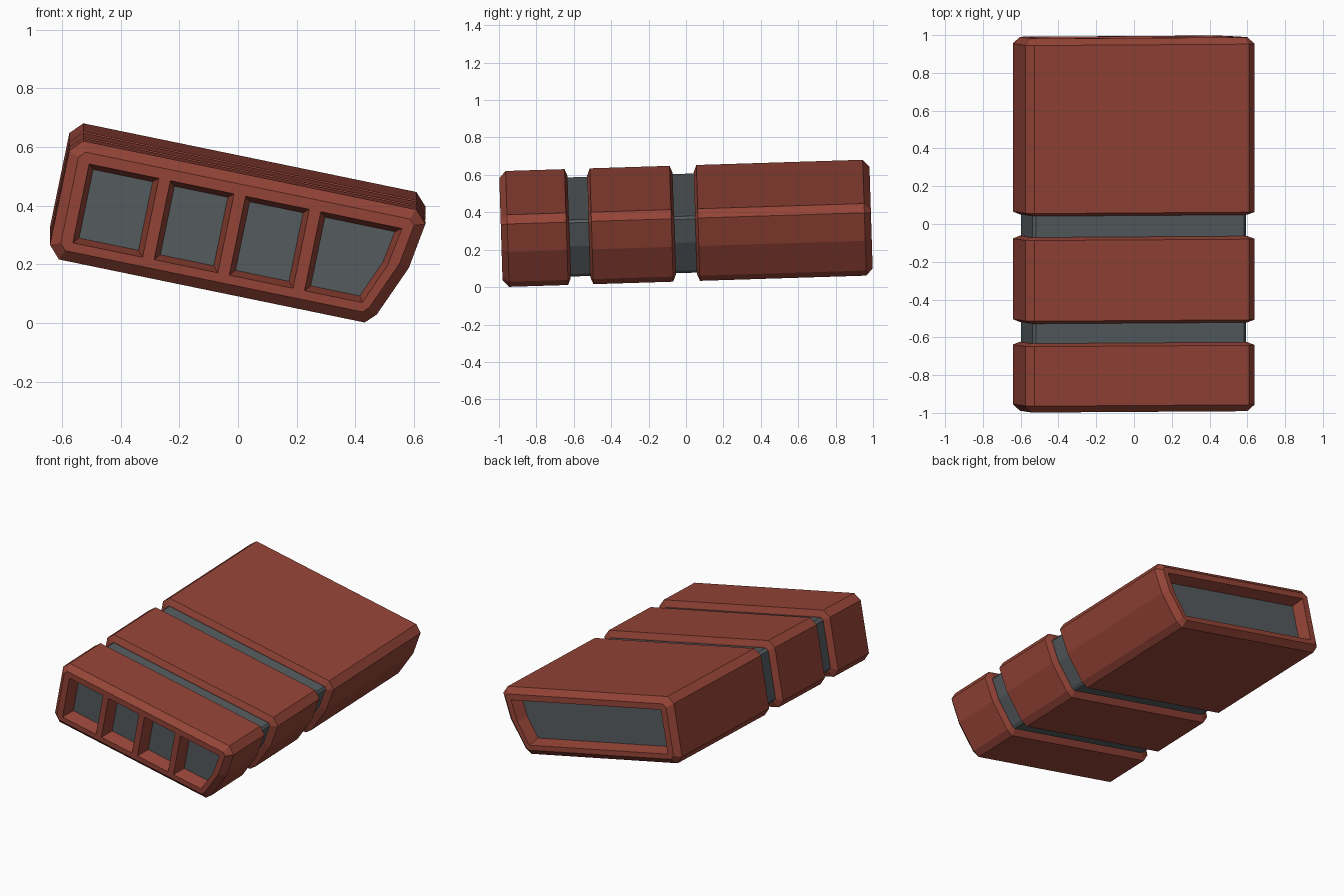
import bpy, bmesh
from math import radians
from mathutils import Matrix, Vector
from mathutils.geometry import intersect_line_line_2d

if "Cube" in bpy.data.objects:
    bpy.data.objects.remove(bpy.data.objects["Cube"])


def material(name, rgb):
    m = bpy.data.materials.new(name)
    m.use_nodes = True
    m.diffuse_color = (*rgb, 1)
    m.node_tree.nodes["Principled BSDF"].inputs["Base Color"].default_value = (*rgb, 1)
    return m


RED = material("brick red", (0.30, 0.058, 0.038))
GREY = material("slate grey", (0.092, 0.106, 0.114))

# Resting pose: rolled to one side, back end slightly raised
POSE = (Matrix.Translation((0, 0, 0.338))
        @ Matrix.Rotation(radians(1.8), 4, 'X')
        @ Matrix.Rotation(radians(11.65), 4, 'Y'))

# Cross-section (x, z): chamfered box with one bent side
SECTION = [(-0.58, 0.2), (-0.62, 0.158), (-0.62, -0.17), (-0.58, -0.213),
           (0.485, -0.213), (0.52, -0.178), (0.595, 0.0), (0.62, 0.158), (0.58, 0.2)]


def inset(points, d):
    """Move every edge of a counter-clockwise convex outline inwards by d."""
    if d == 0:
        return points
    lines = []
    for i, p in enumerate(points):
        a, b = Vector(p), Vector(points[(i + 1) % len(points)])
        t = (b - a).normalized()
        shift = Vector((-t.y, t.x)) * d
        lines.append((a + shift, t))
    out = []
    for i, (a, t) in enumerate(lines):
        p, s = lines[i - 1]
        cross = s.x * t.y - s.y * t.x
        k = ((a - p).x * t.y - (a - p).y * t.x) / cross
        out.append(tuple(p + s * k))
    return out


def loft(name, outline, stations, mat):
    """Skin closed rings of the outline at (y, inset) stations."""
    bm = bmesh.new()
    rings = [[bm.verts.new((x, y, z)) for x, z in inset(outline, d)] for y, d in stations]
    n = len(outline)
    for r, s in zip(rings, rings[1:]):
        for i in range(n):
            j = (i + 1) % n
            bm.faces.new((r[i], r[j], s[j], s[i]))
    bm.faces.new(rings[0])
    bm.faces.new(rings[-1])
    bmesh.ops.recalc_face_normals(bm, faces=bm.faces)
    me = bpy.data.meshes.new(name)
    bm.to_mesh(me)
    bm.free()
    me.materials.append(mat)
    ob = bpy.data.objects.new(name, me)
    bpy.context.collection.objects.link(ob)
    return ob


def carve(block, outlines, face_y, floor_y):
    """Cut tapered recesses into an end face and colour their floors grey."""
    out = face_y + (face_y - floor_y) * 0.5
    for o in outlines:
        cutter = loft("recess_cutter", o, [(out, -0.009), (floor_y, 0.018)], RED)
        mod = block.modifiers.new("recess", 'BOOLEAN')
        mod.operation, mod.solver, mod.object = 'DIFFERENCE', 'EXACT', cutter
        bpy.context.view_layer.objects.active = block
        bpy.ops.object.modifier_apply(modifier=mod.name)
        bpy.data.objects.remove(cutter)
    block.data.materials.clear()
    block.data.materials.append(RED)
    block.data.materials.append(GREY)
    for f in block.data.polygons:
        f.material_index = int(abs(f.center.y - floor_y) < 0.003)


# Red blocks with a wide chamfer at the outer ends and a lip at the grooves
front_block = loft("front_block", SECTION,
                   [(-0.99, 0.035), (-0.955, 0), (-0.64, 0), (-0.625, 0.035)], RED)
middle_block = loft("middle_block", SECTION,
                    [(-0.52, 0.035), (-0.505, 0), (-0.078, 0), (-0.063, 0.035)], RED)
back_block = loft("back_block", SECTION,
                  [(0.05, 0.035), (0.065, 0), (0.955, 0), (0.99, 0.035)], RED)

# Grey core showing in the two grooves
core = loft("core", SECTION, [(-0.68, 0.042), (0.1, 0.042)], GREY)

# Recess outlines: three square windows, one that follows the bent side
TOP, BOTTOM = 0.128, -0.147


def window(left, right):
    return [(left, TOP), (left, BOTTOM), (right, BOTTOM), (right, TOP)]


def bent_window(left):
    return [(left, TOP), (left, BOTTOM), (0.463, BOTTOM), (0.522, -0.005), (0.545, TOP)]


windows = [window(-0.545, -0.302), window(-0.262, -0.04), window(0.0, 0.222),
           bent_window(0.262)]
carve(front_block, windows, -0.99, -0.91)
carve(back_block, [bent_window(-0.545)], 0.99, 0.91)

for ob in (front_block, middle_block, back_block, core):
    ob.data.transform(POSE)
    ob.data.update()
